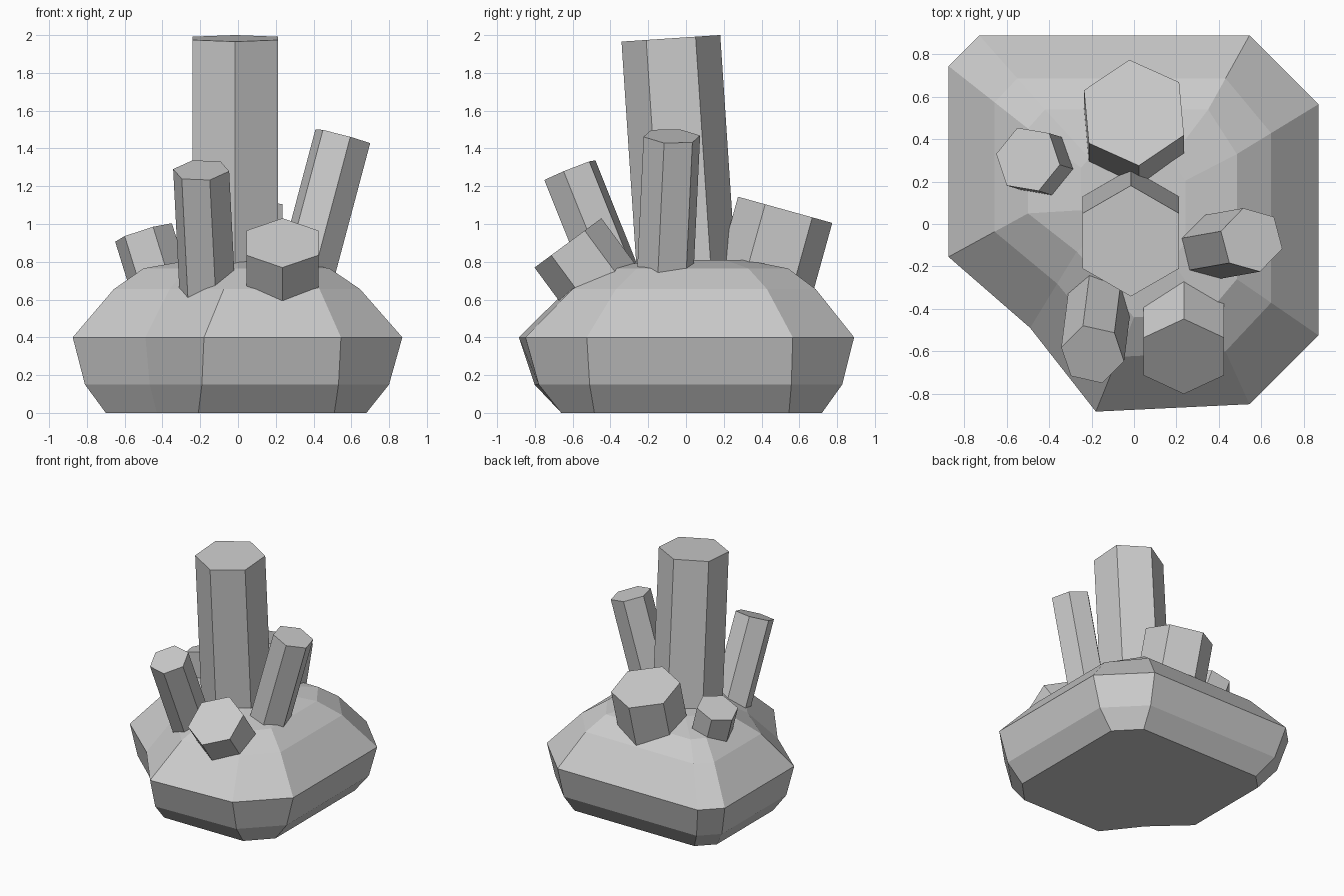
import bpy
import bmesh
from math import radians, cos, sin
from mathutils import Vector

if "Cube" in bpy.data.objects:
    bpy.data.objects.remove(bpy.data.objects["Cube"])


def build(name, verts, faces):
    bm = bmesh.new()
    vs = [bm.verts.new(v) for v in verts]
    for f in faces:
        bm.faces.new([vs[i] for i in f])
    bmesh.ops.recalc_face_normals(bm, faces=bm.faces[:])
    mesh = bpy.data.meshes.new(name)
    bm.to_mesh(mesh)
    bm.free()
    obj = bpy.data.objects.new(name, mesh)
    bpy.context.collection.objects.link(obj)
    return obj


def loft(name, rings):
    n = len(rings[0])
    faces = [list(range(n)), [len(rings) * n - n + i for i in range(n)]]
    for r in range(len(rings) - 1):
        for i in range(n):
            j = (i + 1) % n
            faces.append([r * n + i, r * n + j, r * n + n + j, r * n + n + i])
    return build(name, [p for ring in rings for p in ring], faces)


def crystal(name, base, top, radius, turn):
    base, top = Vector(base), Vector(top)
    q = Vector((0, 0, 1)).rotation_difference(top - base)
    hexagon = [q @ Vector((radius * cos(radians(turn + 60 * i)),
                           radius * sin(radians(turn + 60 * i)), 0)) for i in range(6)]
    return loft(name, [[c + p for p in hexagon] for c in (base, top)])


def blend(a, b, t, z):
    return [(p[0] + (q[0] - p[0]) * t, p[1] + (q[1] - p[1]) * t, z) for p, q in zip(a, b)]


# Rock base: outlines at the foot, the widest level and the shoulder
foot = [(-.70, .60), (-.58, .72), (.51, .72), (.68, .545), (.68, -.485),
        (.51, -.66), (-.21, -.66), (-.43, -.38), (-.70, -.13)]
waist = [(-.875, .745), (-.73, .89), (.545, .89), (.87, .565), (.87, -.525),
         (.545, -.85), (-.18, -.885), (-.49, -.49), (-.875, -.155)]
shoulder = [(-.50, .45), (-.42, .54), (.35, .54), (.485, .33), (.485, -.26),
            (.35, -.42), (0, -.44), (-.27, -.13), (-.50, .05)]
centre = [(0, .08)] * 9
loft("rock_base", [
    blend(foot, foot, 0, 0),
    blend(waist, foot, .37, .15),
    blend(waist, waist, 0, .40),
    blend(waist, shoulder, .58, .655),
    blend(shoulder, shoulder, 0, .765),
    blend(shoulder, centre, .5, .81),
])

# Hexagonal crystals growing out of the rock
crystal("main_crystal", (-.015, .015, .55), (-.015, -.08, 1.983), .262, 90)
crystal("right_crystal", (.33, -.115, .62), (.555, -.075, 1.465), .155, -15)
crystal("front_left_crystal", (-.16, -.34, .60), (-.195, -.615, 1.285), .152, -13)
crystal("front_crystal", (.235, -.33, .50), (.235, -.625, .90), .22, 90)
crystal("back_crystal", (0, .393, .60), (0, .525, 1.075), .26, 35)
crystal("left_crystal", (-.39, .27, .60), (-.50, .305, .955), .16, -10)
